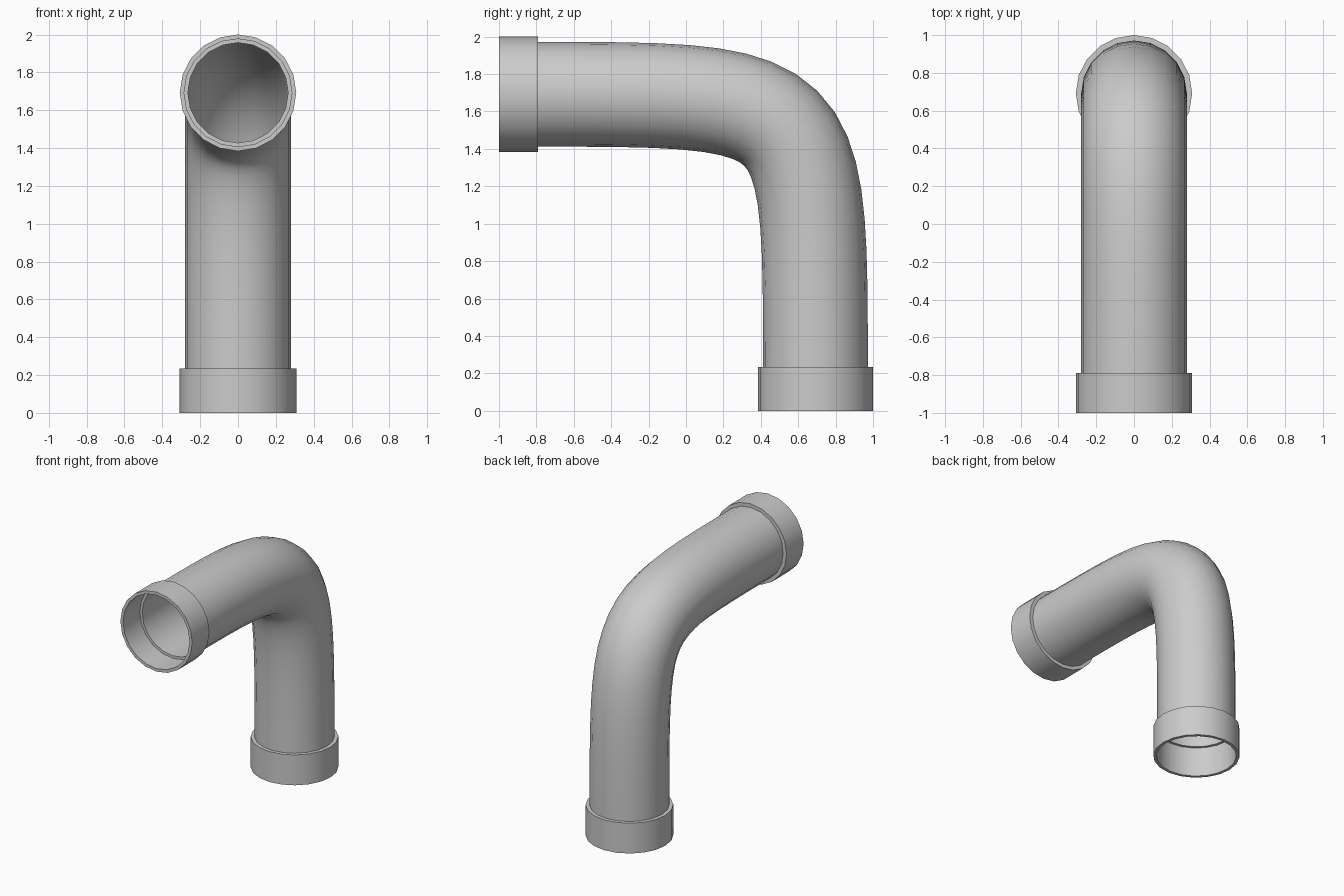
import bpy, bmesh, math
from mathutils import Vector

if "Cube" in bpy.data.objects:
    bpy.data.objects.remove(bpy.data.objects["Cube"])

SIDES = 20
CORNER = 0.692      # offset of both pipe axes from the centre
TOP = 1.692
X = Vector((1, 0, 0))


def ring(bm, centre, tangent, radius):
    up = X.cross(tangent).normalized()
    return [bm.verts.new(centre + radius * (X * math.cos(a) + up * math.sin(a)))
            for a in (2 * math.pi * i / SIDES for i in range(SIDES))]


def tube(name, sections, closed=False):
    """Skin a list of (centre, tangent, radius) rings."""
    bm = bmesh.new()
    rings = [ring(bm, *s) for s in sections]
    pairs = list(zip(rings, rings[1:]))
    if closed:
        pairs.append((rings[-1], rings[0]))
    for a, b in pairs:
        for i in range(SIDES):
            j = (i + 1) % SIDES
            bm.faces.new((a[i], a[j], b[j], b[i]))
    bmesh.ops.recalc_face_normals(bm, faces=bm.faces)
    mesh = bpy.data.meshes.new(name)
    bm.to_mesh(mesh)
    bm.free()
    obj = bpy.data.objects.new(name, mesh)
    bpy.context.collection.objects.link(obj)
    bpy.context.view_layer.objects.active = obj
    obj.select_set(True)
    bpy.ops.object.shade_smooth_by_angle(angle=math.radians(35))
    obj.select_set(False)


# Bent pipe: outer skin, then back along the bore
start, end = Vector((0, -0.79, TOP)), Vector((0, CORNER, 0.235))
corner = Vector((0, CORNER, TOP))
path = []
STEPS = 18
for k in range(STEPS + 1):
    t = k / STEPS
    p = corner + (start - corner) * (1 - t) ** 3 + (end - corner) * t ** 3
    d = (corner - start) * (1 - t) ** 2 + (end - corner) * t ** 2
    path.append((p, d.normalized()))
outer = [(p, d, 0.28) for p, d in path]
inner = [(p, d, 0.265) for p, d in reversed(path)]
tube("bent_pipe", outer + inner, closed=True)


# Socket collars at both ends
def collar(name, mouth, axis, length):
    back = mouth + axis * length
    tube(name, [(mouth, axis, 0.308), (back, axis, 0.308),
                (back, axis, 0.265), (back - axis * 0.005, axis, 0.265),
                (back - axis * 0.005, axis, 0.285), (mouth, axis, 0.285)], closed=True)


collar("front_collar", Vector((0, -1, TOP)), Vector((0, 1, 0)), 0.21)
collar("bottom_collar", Vector((0, CORNER, 0)), Vector((0, 0, 1)), 0.235)
